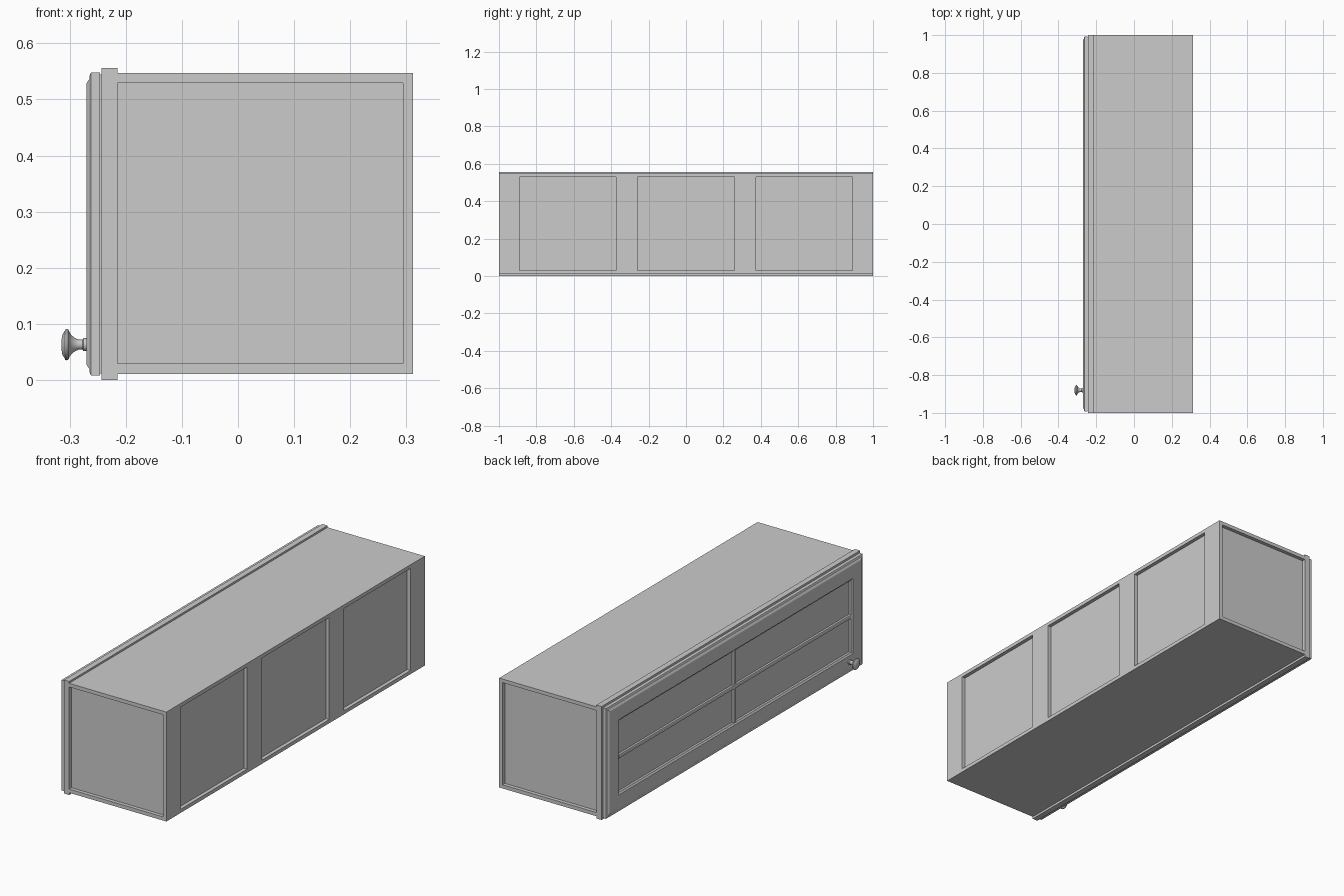
import bpy, bmesh, math
from mathutils import Matrix

if "Cube" in bpy.data.objects:
    bpy.data.objects.remove(bpy.data.objects["Cube"])

# One plain grey finish
grey = bpy.data.materials.new("light_grey")
grey.use_nodes = True
colour = (0.6, 0.6, 0.6, 1)
grey.diffuse_color = colour
grey.node_tree.nodes["Principled BSDF"].inputs["Base Color"].default_value = colour


def finish(name, bm):
    bmesh.ops.recalc_face_normals(bm, faces=bm.faces)
    mesh = bpy.data.meshes.new(name)
    bm.to_mesh(mesh)
    bm.free()
    mesh.materials.append(grey)
    obj = bpy.data.objects.new(name, mesh)
    bpy.context.collection.objects.link(obj)
    return obj


def box(name, x, y, z, bevel=0):
    """Box from three (low, high) ranges."""
    bm = bmesh.new()
    size = [b - a for a, b in (x, y, z)]
    mid = [(a + b) / 2 for a, b in (x, y, z)]
    bmesh.ops.create_cube(bm, size=1, matrix=Matrix.Translation(mid) @ Matrix.Diagonal((*size, 1)))
    obj = finish(name, bm)
    if bevel:
        mod = obj.modifiers.new("bevel", 'BEVEL')
        mod.width = bevel
        mod.segments = 2
    return obj


# Carcass: recessed core, with top and bottom boards standing proud
FRONT, BACK, LIP = -0.215, 0.312, 0.018
LOW, HIGH = 0.011, 0.547
box("carcass_core", (FRONT, BACK - LIP), (-1 + LIP, 1 - LIP), (LOW + LIP, HIGH - LIP))
box("bottom_board", (FRONT, BACK), (-1, 1), (LOW, LOW + LIP))
box("top_board", (FRONT, BACK), (-1, 1), (HIGH - LIP, HIGH))

# Back stiles between the three recessed back panels
for side, s in (("left", 1), ("right", -1)):
    for kind, a, b in (("end", 0.89, 1), ("inner", 0.26, 0.375)):
        box(f"back_{kind}_stile_{side}", (BACK - LIP, BACK), sorted((s * a, s * b)),
            (LOW + LIP, HIGH - LIP))

# Face frame, slightly taller than the carcass
box("face_frame", (-0.243, FRONT), (-1, 1), (0, 0.556))

# Door: nested rectangles follow the edge moulding, stile face and sticking
# Each step is (inset from the door edge, x)
steps = [(0.004, -0.243), (0.004, -0.246), (0, -0.246), (0, -0.262), (0.004, -0.264),
         (0.012, -0.265), (0.016, -0.268), (0.020, -0.270), (0.086, -0.270),
         (0.088, -0.267), (0.094, -0.264), (0.096, -0.256)]
HALF_Y, MID_Z, HALF_Z = 0.993, 0.278, 0.270
bm = bmesh.new()
loops = []
for inset, x in steps:
    hy, hz = HALF_Y - inset, HALF_Z - inset
    loops.append([bm.verts.new((x, sy * hy, MID_Z + sz * hz))
                  for sy, sz in ((-1, -1), (1, -1), (1, 1), (-1, 1))])
for a, b in zip(loops, loops[1:]):
    for i in range(4):
        j = (i + 1) % 4
        bm.faces.new((a[i], a[j], b[j], b[i]))
bm.faces.new(loops[0])
bm.faces.new(loops[-1])
finish("door", bm)

# Glazing bars dividing the door panel into four
box("long_glazing_bar", (-0.267, -0.254), (-0.9, 0.9), (MID_Z - 0.01, MID_Z + 0.01), 0.004)
box("short_glazing_bar", (-0.267, -0.254), (-0.01, 0.01), (MID_Z - 0.177, MID_Z + 0.177), 0.004)

# Knob: turned profile of (x, radius) around an axis along x
profile = [(-0.268, 0.0115), (-0.2755, 0.0115), (-0.277, 0.009), (-0.284, 0.009),
           (-0.290, 0.0115), (-0.296, 0.016), (-0.300, 0.0215), (-0.302, 0.0265),
           (-0.305, 0.028), (-0.308, 0.027), (-0.309, 0.024), (-0.313, 0.018),
           (-0.3145, 0.009), (-0.315, 0)]
bm = bmesh.new()
verts = [bm.verts.new((x, -0.88, 0.063 + r)) for x, r in profile]
edges = [bm.edges.new(pair) for pair in zip(verts, verts[1:])]
bmesh.ops.spin(bm, geom=verts + edges, cent=(0, -0.88, 0.063), axis=(1, 0, 0),
               angle=math.tau, steps=32)
bmesh.ops.remove_doubles(bm, verts=bm.verts, dist=1e-5)
knob = finish("door_knob", bm)
bpy.ops.object.select_all(action='DESELECT')
knob.select_set(True)
bpy.context.view_layer.objects.active = knob
bpy.ops.object.shade_smooth_by_angle(angle=math.radians(35))
